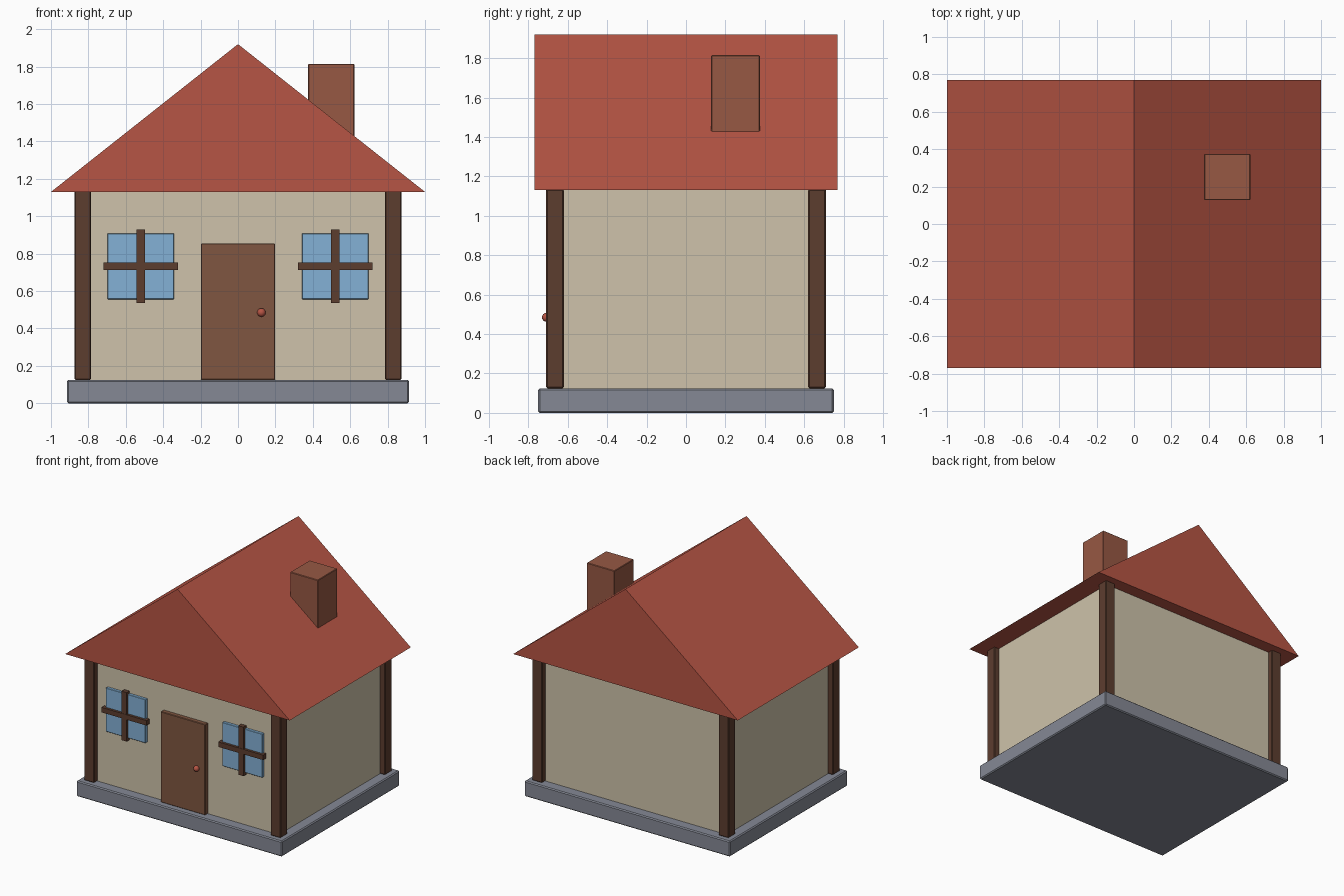
import bpy, bmesh

if "Cube" in bpy.data.objects:
    bpy.data.objects.remove(bpy.data.objects["Cube"])


def material(name, rgb):
    m = bpy.data.materials.new(name)
    m.diffuse_color = (*rgb, 1)
    m.use_nodes = True
    m.node_tree.nodes["Principled BSDF"].inputs["Base Color"].default_value = m.diffuse_color
    return m


CREAM = material("cream_plaster", (0.62, 0.545, 0.405))
RED = material("red_tile", (0.47, 0.09, 0.058))
TIMBER = material("dark_timber", (0.108, 0.047, 0.028))
DOOR = material("door_wood", (0.215, 0.094, 0.053))
GLASS = material("blue_glass", (0.23, 0.44, 0.67))
STONE = material("grey_stone", (0.235, 0.25, 0.30))
BRICK = material("chimney_brick", (0.31, 0.098, 0.057))


def finish(name, bm, mat, bevel=0):
    if bevel:
        bmesh.ops.bevel(bm, geom=bm.edges[:], offset=bevel, segments=1,
                        affect='EDGES', profile=0.5)
    bmesh.ops.recalc_face_normals(bm, faces=bm.faces[:])
    mesh = bpy.data.meshes.new(name)
    bm.to_mesh(mesh)
    bm.free()
    mesh.materials.append(mat)
    ob = bpy.data.objects.new(name, mesh)
    bpy.context.collection.objects.link(ob)
    return ob


def box(name, x, y, z, mat, bevel=0):
    """Box from (min, max) ranges on each axis."""
    bm = bmesh.new()
    bmesh.ops.create_cube(bm, size=1)
    for v in bm.verts:
        v.co = [sum(r) / 2 + c * (r[1] - r[0]) for r, c in zip((x, y, z), v.co)]
    return finish(name, bm, mat, bevel)


# Foundation slab and plaster walls
box("foundation", (-0.915, 0.915), (-0.75, 0.75), (0, 0.125), STONE, 0.008)
box("walls", (-0.83, 0.83), (-0.665, 0.665), (0.12, 1.135), CREAM)

# Corner posts
for sx, side in ((-1, "left"), (1, "right")):
    for sy, end in ((-1, "front"), (1, "back")):
        cx, cy = sx * 0.83, sy * 0.665
        box(f"{end}_{side}_post", (cx - 0.045, cx + 0.045),
            (cy - 0.045, cy + 0.045), (0.125, 1.135), TIMBER, 0.006)

# Gable roof: solid triangular prism
bm = bmesh.new()
gable = bm.faces.new([bm.verts.new((x, -0.77, z))
                      for x, z in ((-1, 1.13), (1, 1.13), (0, 1.92))])
back = bmesh.ops.extrude_face_region(bm, geom=[gable], use_keep_orig=True)
for v in back["geom"]:
    if isinstance(v, bmesh.types.BMVert):
        v.co.y = 0.77
finish("roof", bm, RED)

# Chimney
box("chimney", (0.375, 0.622), (0.128, 0.375), (1.3, 1.815), BRICK, 0.004)

# Door and knob
box("door", (-0.198, 0.198), (-0.70, -0.65), (0.125, 0.855), DOOR, 0.004)
bm = bmesh.new()
bmesh.ops.create_uvsphere(bm, u_segments=12, v_segments=8, radius=0.023)
bmesh.ops.translate(bm, verts=bm.verts[:], vec=(0.125, -0.708, 0.485))
for f in bm.faces:
    f.smooth = True
finish("door_knob", bm, RED)

# Windows with crossed bars
for cx, side in ((-0.52, "left"), (0.52, "right")):
    cz = 0.732
    box(f"{side}_window_glass", (cx - 0.178, cx + 0.178), (-0.688, -0.65),
        (cz - 0.176, cz + 0.176), GLASS, 0.003)
    box(f"{side}_window_upright", (cx - 0.023, cx + 0.023), (-0.706, -0.67),
        (cz - 0.197, cz + 0.197), TIMBER)
    box(f"{side}_window_crossbar", (cx - 0.2, cx + 0.2), (-0.708, -0.67),
        (cz - 0.02, cz + 0.02), TIMBER)
